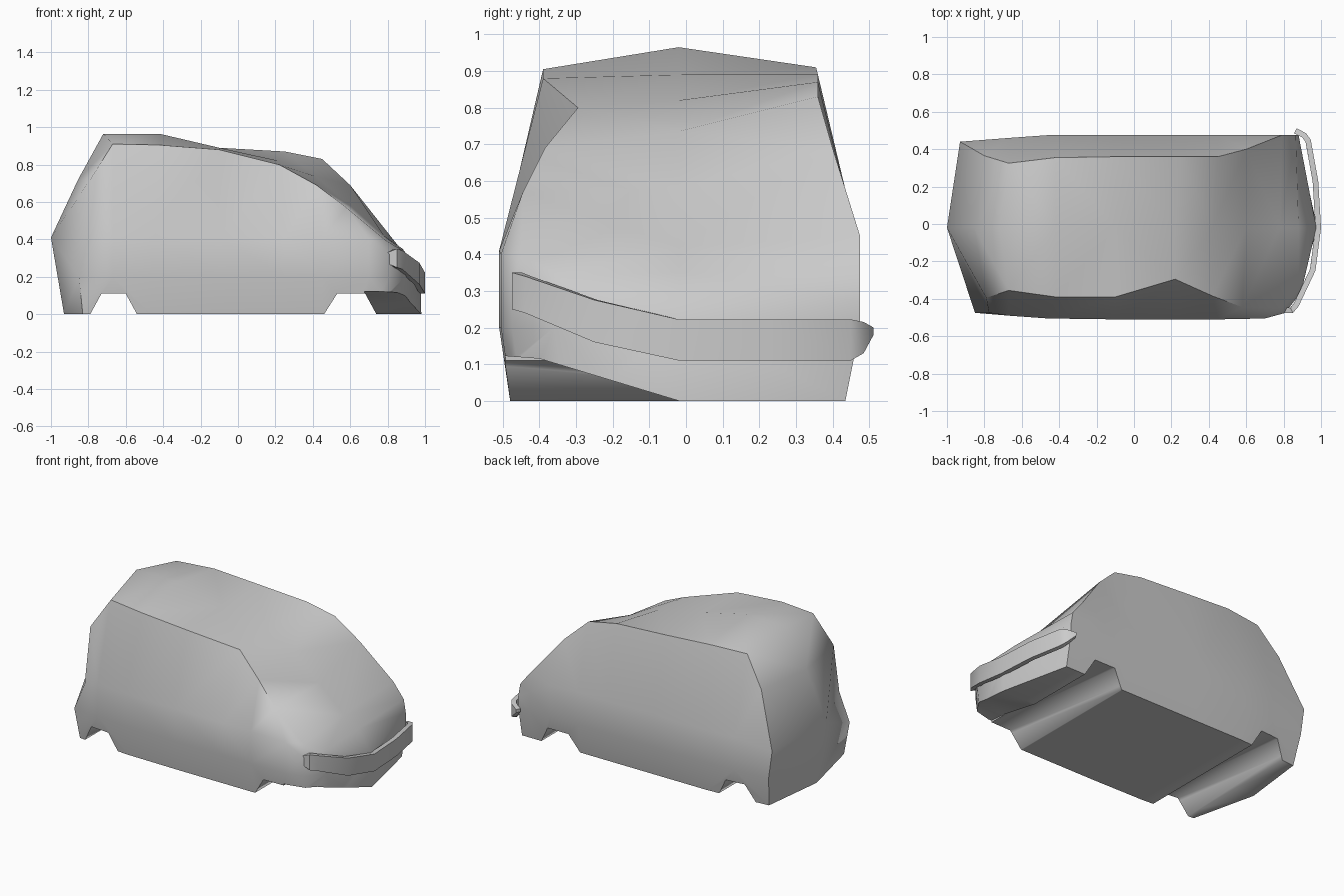
import bpy, bmesh, math

cube = bpy.data.objects.get("Cube")
if cube:
    bpy.data.objects.remove(cube, do_unlink=True)

grey = bpy.data.materials.new("body_grey")
grey.use_nodes = True
colour = (0.6, 0.6, 0.6, 1)
grey.diffuse_color = colour
grey.node_tree.nodes["Principled BSDF"].inputs["Base Color"].default_value = colour

MID = -0.02  # lengthwise ridge line


def make(name, verts, faces):
    mesh = bpy.data.meshes.new(name)
    mesh.from_pydata(verts, [], faces)
    bm = bmesh.new()
    bm.from_mesh(mesh)
    bmesh.ops.recalc_face_normals(bm, faces=bm.faces)
    bmesh.ops.triangulate(bm, faces=[f for f in bm.faces if len(f.verts) > 3])
    bm.to_mesh(mesh)
    bm.free()
    mesh.materials.append(grey)
    obj = bpy.data.objects.new(name, mesh)
    bpy.context.collection.objects.link(obj)
    return obj


def select(obj):
    bpy.ops.object.select_all(action='DESELECT')
    obj.select_set(True)
    bpy.context.view_layer.objects.active = obj


def smooth(obj, degrees):
    select(obj)
    bpy.ops.object.shade_smooth_by_angle(angle=math.radians(degrees))


def prism(name, outline, axis, start, end):
    """Extrude a closed outline along the x or y axis."""
    def place(p, d):
        return (p[0], d, p[1]) if axis == 'y' else (d, p[0], p[1])
    n = len(outline)
    verts = [place(p, d) for d in (start, end) for p in outline]
    faces = [list(range(n)), list(range(n, 2 * n))]
    faces += [[i, (i + 1) % n, n + (i + 1) % n, n + i] for i in range(n)]
    return make(name, verts, faces)


def carve(target, cutter):
    cutter.hide_render = True
    select(target)
    mod = target.modifiers.new("cut", 'BOOLEAN')
    mod.operation = 'DIFFERENCE'
    mod.solver = 'EXACT'
    mod.object = cutter
    bpy.ops.object.modifier_apply(modifier=mod.name)
    bpy.data.objects.remove(cutter, do_unlink=True)


# Roof lines from tail to nose: right edge, ridge (x, z), left edge
right_roof = [(-.79, -.395, .72), (-.67, -.355, .91), (-.42, -.39, .905), (-.1, -.39, .88),
              (.22, -.295, .8), (.42, -.385, .69), (.58, -.445, .57), (.79, -.45, .395),
              (.88, -.34, .34)]
ridge = [(-.855, .72), (-.72, .965), (-.42, .965), (-.1, .89),
         (.22, .82), (.42, .735), (.6, .58), (.78, .42), (.88, .35)]
left_roof = [(-.8, .365, .72), (-.67, .325, .905), (-.42, .355, .91), (-.1, .36, .89),
             (.25, .36, .87), (.45, .36, .83), (.6, .4, .69), (.79, .475, .45),
             (.865, .475, .355)]
# Waist: right x, left x, right y, left y, height
waist = [(-.775, -.93, -.475, .44, .38), (-.67, -.67, -.49, .46, .41),
         (-.46, -.46, -.505, .475, .41), (-.1, -.1, -.51, .475, .41),
         (.25, .25, -.51, .475, .41), (.45, .45, -.51, .475, .41),
         (.7, .65, -.505, .475, .40), (.81, .8, -.475, .475, .32),
         (.895, .88, -.36, .475, .27)]

# Body shell: one ring of ten points per station
verts, faces = [], []
last = len(waist) - 1
for i, (xr, xl, yr, yl, z) in enumerate(waist):
    keel = -.93 if i == 0 else .98 if i == last else xr
    left_foot = -.88 if i == 0 else xl
    right_foot = -.83 if i == 0 else xr
    right_skirt = -.85 if i == 0 else xr
    verts += [(right_foot, yr + .03, 0), (right_skirt, yr, .2), (xr, yr, z), right_roof[i],
              (ridge[i][0], MID, ridge[i][1]), left_roof[i],
              (xl, yl, z), ((left_foot + xl) / 2, yl, .2), (left_foot, yl - .04, 0),
              (keel, MID, 0)]
RING = 10
for i in range(last):
    a, b = i * RING, (i + 1) * RING
    for j in range(RING):
        k = (j + 1) % RING
        faces.append([a + j, a + k, b + k, b + j])

# Pointed tail and nose panels meeting at a centre point
for base, tip in ((0, (-1, MID, .41)), (last * RING, (.975, MID, .22))):
    verts.append(tip)
    m = len(verts) - 1
    for ids in ((9, 0, 1), (1, 2), (2, 3, 4), (4, 5, 6), (6, 7), (7, 8, 9)):
        faces.append([base + j for j in ids] + [m])
body = make("van_body", verts, faces)

# Wheel arches run across the full width
for x0, x1, x2, x3 in ((-.79, -.73, -.6, -.54), (.46, .53, .68, .74)):
    out = [(x0 - .02, -.04), (x0, 0), (x1, .11), (x2, .11), (x3, 0), (x3 + .02, -.04)]
    carve(body, prism("arch_cutter", out, 'y', -.7, .7))

# Slanted lower corner at the right of the nose
wedge = [(MID, 0), (MID, -.05), (-.6, -.05), (-.6, .13), (-.4, .115)]
carve(body, prism("corner_cutter", wedge, 'x', .675, 1.2))
smooth(body, 62)

# Front bumper: a thin curved strip rising to the right: x, y, top, bottom
path = [(.8, -.475, .33, .27), (.85, -.475, .35, .25), (.88, -.44, .34, .24),
        (.97, -.25, .275, .16), (1, MID, .222, .11), (.985, .23, .222, .11),
        (.945, .45, .222, .11), (.92, .485, .215, .13), (.87, .512, .20, .18)]
strip = [(x, y, z) for x, y, top, low in path for z in (low, top)]
quads = [[2 * i, 2 * i + 2, 2 * i + 3, 2 * i + 1] for i in range(len(path) - 1)]
bumper = make("front_bumper", strip, quads)
solid = bumper.modifiers.new("thickness", 'SOLIDIFY')
solid.thickness = 0.03
solid.offset = -1 if bumper.data.polygons[4].normal.x > 0 else 1
select(bumper)
bpy.ops.object.modifier_apply(modifier=solid.name)
smooth(bumper, 35)
